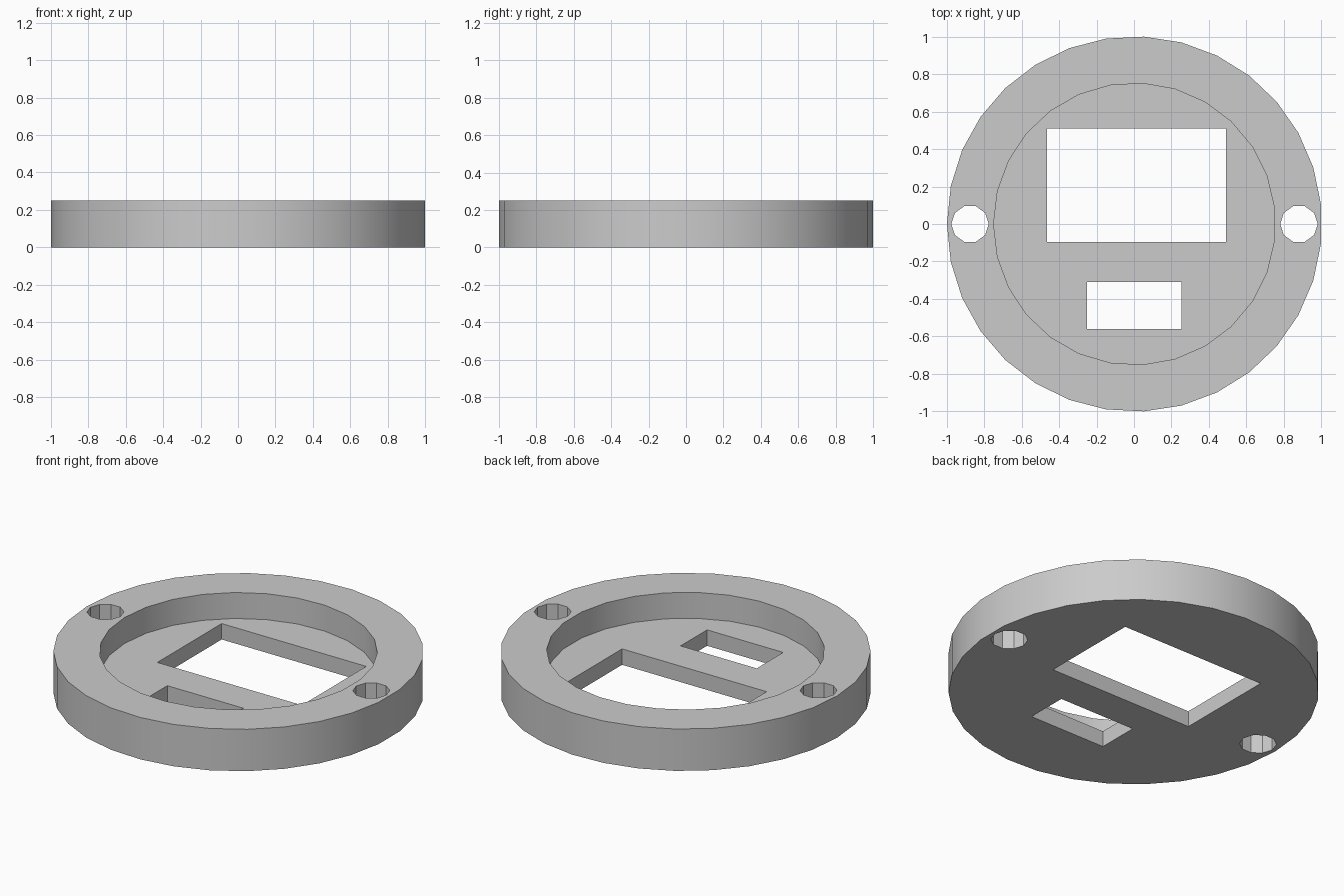
import bpy, bmesh, math

default = bpy.data.objects.get("Cube")
if default:
    bpy.data.objects.remove(default, do_unlink=True)

HEIGHT = 0.25
FLOOR = 0.095
SHIFT = 0.0026  # centres the odd-sided disc

grey = bpy.data.materials.new("plain grey")
grey.use_nodes = True
colour = (0.6, 0.6, 0.6, 1)
grey.diffuse_color = colour
grey.node_tree.nodes["Principled BSDF"].inputs["Base Color"].default_value = colour


def prism(name, outline, z0, z1):
    """Extrude a counter-clockwise outline from z0 to z1."""
    bm = bmesh.new()
    base = bm.faces.new([bm.verts.new((x, y, z0)) for x, y in outline])
    top = bmesh.ops.extrude_face_region(bm, geom=[base], use_keep_orig=True)
    for v in top["geom"]:
        if isinstance(v, bmesh.types.BMVert):
            v.co.z = z1
    bmesh.ops.recalc_face_normals(bm, faces=bm.faces)
    mesh = bpy.data.meshes.new(name)
    bm.to_mesh(mesh)
    bm.free()
    mesh.materials.append(grey)
    obj = bpy.data.objects.new(name, mesh)
    bpy.context.collection.objects.link(obj)
    return obj


def polygon(radius, sides, cx=SHIFT):
    """Regular polygon with a corner on its -x side."""
    steps = [math.pi + math.tau * i / sides for i in range(sides)]
    return [(cx + radius * math.cos(a), radius * math.sin(a)) for a in steps]


def rectangle(x0, x1, y0, y1):
    return [(x0, y0), (x1, y0), (x1, y1), (x0, y1)]


# Round housing
housing = prism("round_housing", polygon(1.0013, 31), 0, HEIGHT)

# Shallow round recess, two windows and two screw holes
cutters = [
    prism("recess_cutter", polygon(0.752, 27), FLOOR, HEIGHT + 0.1),
    prism("large_window_cutter", rectangle(-0.465, 0.49, -0.097, 0.51), -0.1, HEIGHT),
    prism("small_window_cutter", rectangle(-0.25, 0.253, -0.56, -0.31), -0.1, HEIGHT),
]
for side in (-1, 1):
    cutters.append(prism("screw_hole_cutter", polygon(0.1, 10, SHIFT + side * 0.878),
                         -0.1, HEIGHT + 0.1))

bpy.ops.object.select_all(action="DESELECT")
housing.select_set(True)
bpy.context.view_layer.objects.active = housing
for cutter in cutters:
    cutter.hide_render = True
    cut = housing.modifiers.new(cutter.name, "BOOLEAN")
    cut.operation = "DIFFERENCE"
    cut.solver = "EXACT"
    cut.object = cutter
    bpy.ops.object.modifier_apply(modifier=cut.name)
for cutter in cutters:
    bpy.data.objects.remove(cutter, do_unlink=True)

# Smooth round walls, crisp rims and faceted screw holes
bpy.ops.object.shade_smooth_by_angle(angle=math.radians(30))
